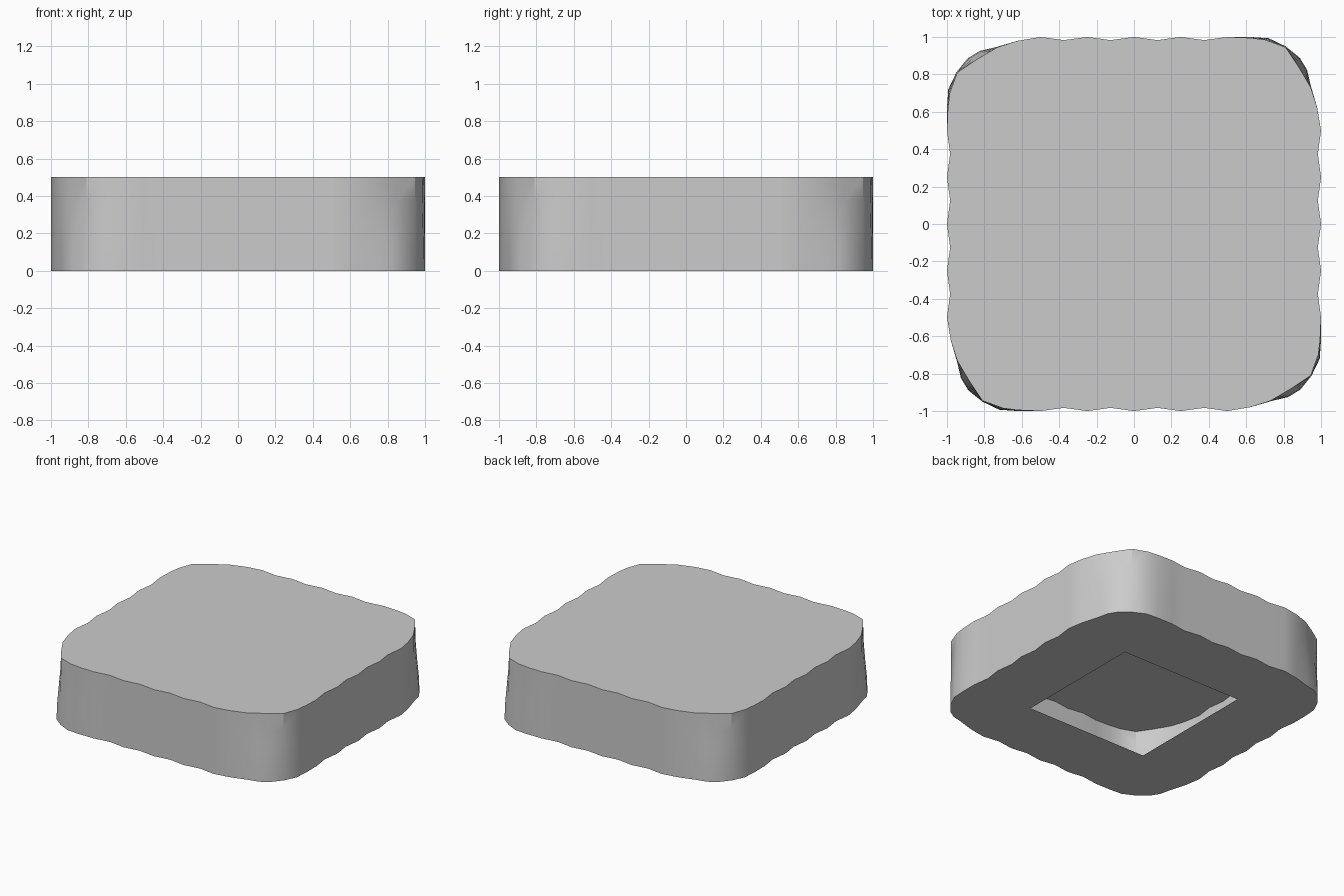
import bpy, bmesh

if "Cube" in bpy.data.objects:
    bpy.data.objects.remove(bpy.data.objects["Cube"])

H = 0.5
# One quarter of the outline: wavy side, then rounded corner (rest by rotation)
side = [(-0.5 + i * 0.125, 1.0 if i % 2 == 0 else 0.983) for i in range(9)]
corner_top = [(.62, .995), (.70, .985), (.81, .945), (.877, .845), (.945, .73), (.98, .62)]
corner_low = [(.62, 1.0), (.72, .993), (.81, .95), (.885, .89), (.925, .825), (.945, .74), (.98, .62)]
corner_top.insert(4, (.91, .79))


def ring(corner):
    pts = []
    quarter = side + corner
    for _ in range(4):
        pts += quarter
        quarter = [(y, -x) for x, y in quarter]
    return pts


top, low = ring(corner_top), ring(corner_low)
n, levels = len(top), 4
bm = bmesh.new()

# Wall: stacked rings blending from the lower to the upper outline
rings = []
for k in range(levels + 1):
    t = k / levels
    s = t * t * (3 - 2 * t)
    rings.append([bm.verts.new((a[0] + (b[0] - a[0]) * s, a[1] + (b[1] - a[1]) * s, H * t))
                  for a, b in zip(low, top)])
for r0, r1 in zip(rings, rings[1:]):
    for i in range(n):
        j = (i + 1) % n
        f = bm.faces.new((r0[j], r0[i], r1[i], r1[j]))
        f.smooth = True

# Flat top
bm.faces.new(rings[-1][::-1])

# Underside with a square opening into the hollow shell
hole = [bm.verts.new((x, y, 0)) for x, y in ((-.5, .5), (.5, .5), (.5, -.5), (-.5, -.5))]
edges = [bm.edges.new((hole[i], hole[(i + 1) % 4])) for i in range(4)]
edges += [bm.edges.get((rings[0][i], rings[0][(i + 1) % n])) for i in range(n)]
res = bmesh.ops.triangle_fill(bm, use_beauty=True, use_dissolve=False, edges=edges)
for f in [g for g in res["geom"] if isinstance(g, bmesh.types.BMFace)]:
    f.normal_update()
    if f.normal.z > 0:
        f.normal_flip()

mesh = bpy.data.meshes.new("stone_slab")
bm.to_mesh(mesh)
bm.free()
slab = bpy.data.objects.new("stone_slab", mesh)
bpy.context.collection.objects.link(slab)
bpy.context.view_layer.objects.active = slab
slab.select_set(True)
bpy.ops.object.shade_smooth_by_angle()
